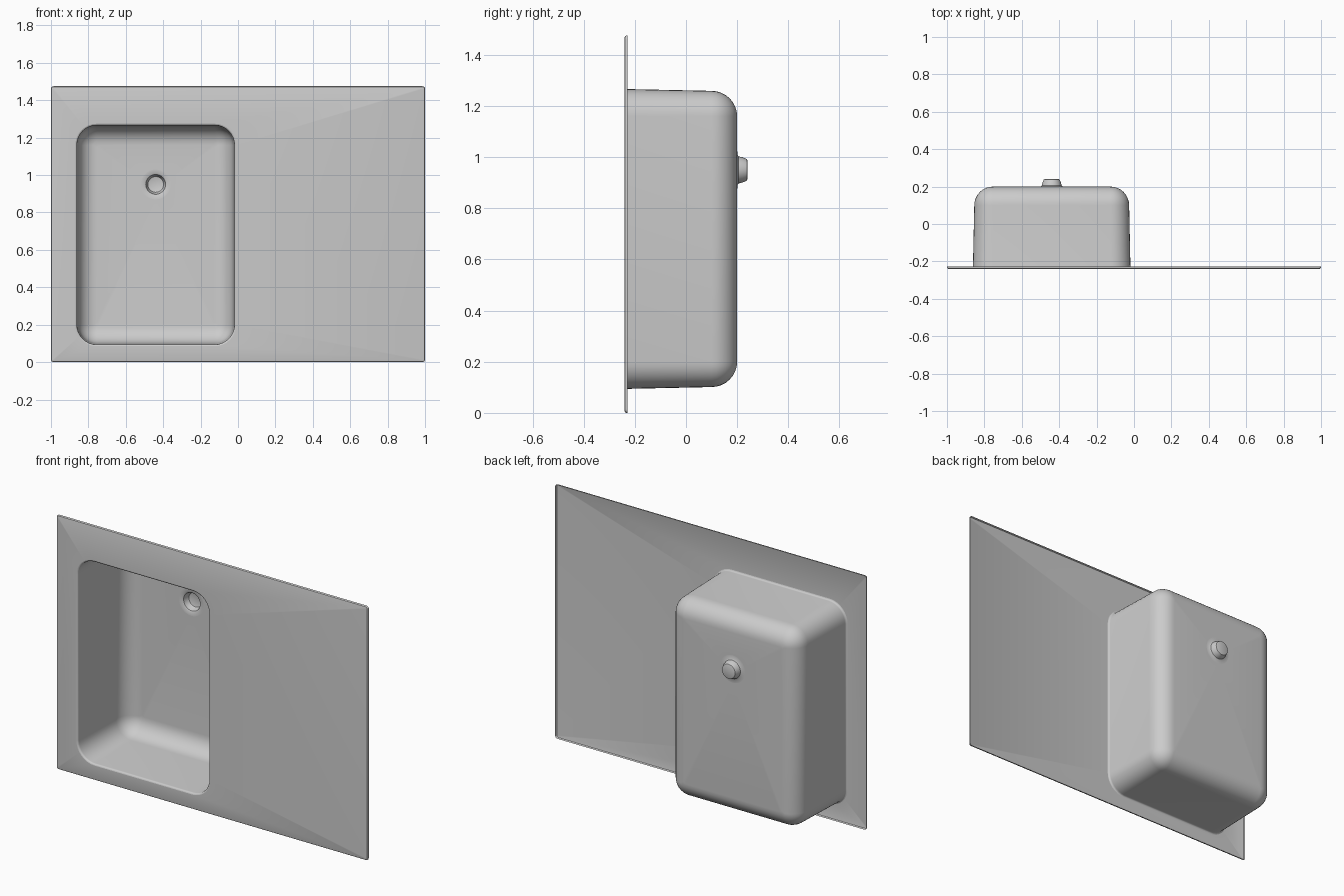
import bpy, bmesh
from math import sin, cos, pi

if "Cube" in bpy.data.objects:
    bpy.data.objects.remove(bpy.data.objects["Cube"])

SEG = 8
BX, BZ, BW, BH, BR = -0.44, 0.68, 0.43, 0.595, 0.115   # bowl opening
DX, DZ = -0.44, 0.95                                   # drain centre


def rounded_rect(cx, cz, w, h, r, y, seg=SEG):
    pts = []
    for k, (sx, sz) in enumerate([(1, 1), (-1, 1), (-1, -1), (1, -1)]):
        for i in range(seg + 1):
            a = pi / 2 * (k + i / seg)
            pts.append((cx + sx * (w - r) + r * cos(a), y, cz + sz * (h - r) + r * sin(a)))
    return pts


def circle(r, y, n=32):
    return [(DX + r * cos(2 * pi * i / n), y, DZ + r * sin(2 * pi * i / n)) for i in range(n)]


def sheet(name, loops, hole=None, cap=False):
    """Skin successive loops, then fill the last one, leaving an optional hole."""
    bm = bmesh.new()
    rings = [[bm.verts.new(p) for p in l] for l in loops]
    for a, b in zip(rings, rings[1:]):
        n = len(a)
        for i in range(n):
            j = (i + 1) % n
            bm.faces.new((a[i], a[j], b[j], b[i]))
    if cap:
        bm.faces.new(rings[-1])
    if hole:
        inner = [bm.verts.new(p) for p in hole]
        edges = []
        for ring in (rings[-1], inner):
            for i in range(len(ring)):
                pair = (ring[i - 1], ring[i])
                edges.append(bm.edges.get(pair) or bm.edges.new(pair))
        bmesh.ops.triangle_fill(bm, edges=edges, use_beauty=True, use_dissolve=False)
    bmesh.ops.recalc_face_normals(bm, faces=bm.faces)
    # visible side faces the front
    if sum(f.normal.y * f.calc_area() for f in bm.faces) > 0:
        bmesh.ops.reverse_faces(bm, faces=bm.faces)
    me = bpy.data.meshes.new(name)
    bm.to_mesh(me)
    bm.free()
    ob = bpy.data.objects.new(name, me)
    bpy.context.collection.objects.link(ob)
    bpy.ops.object.select_all(action='DESELECT')
    ob.select_set(True)
    bpy.context.view_layer.objects.active = ob
    bpy.ops.object.shade_smooth_by_angle(angle=0.6)


def bowl_loop(inset, y):
    return rounded_rect(BX, BZ, BW - inset, BH - inset, max(BR - inset, 0.012), y)


# Flat worktop with a rolled outer edge and the bowl opening
rim = [(0, -0.228), (0, -0.234), (0.003, -0.2385), (0.008, -0.24)]
sheet("worktop",
      [rounded_rect(0, 0.7375, 1 - d, 0.7375 - d, 0.014 - d, y, 4) for d, y in rim],
      hole=bowl_loop(0, -0.24))

# Bowl: rolled lip, slightly tapered walls, large fillet, floor with drain hole
profile = [(0, -0.24), (0.005, -0.2385), (0.008, -0.235), (0.009, -0.228), (0.016, 0.10)]
profile += [(0.016 + 0.1 * (1 - cos(a)), 0.10 + 0.1 * sin(a))
            for a in [pi / 2 * i / 8 for i in range(1, 9)]]
sheet("bowl", [bowl_loop(d, y) for d, y in profile], hole=circle(0.08, 0.2))

# Drain cup behind the floor
cup = [(0.08, 0.2), (0.06, 0.201), (0.053, 0.205), (0.049, 0.222), (0.042, 0.238), (0.037, 0.24)]
sheet("drain_cup", [circle(r, y) for r, y in cup], cap=True)
